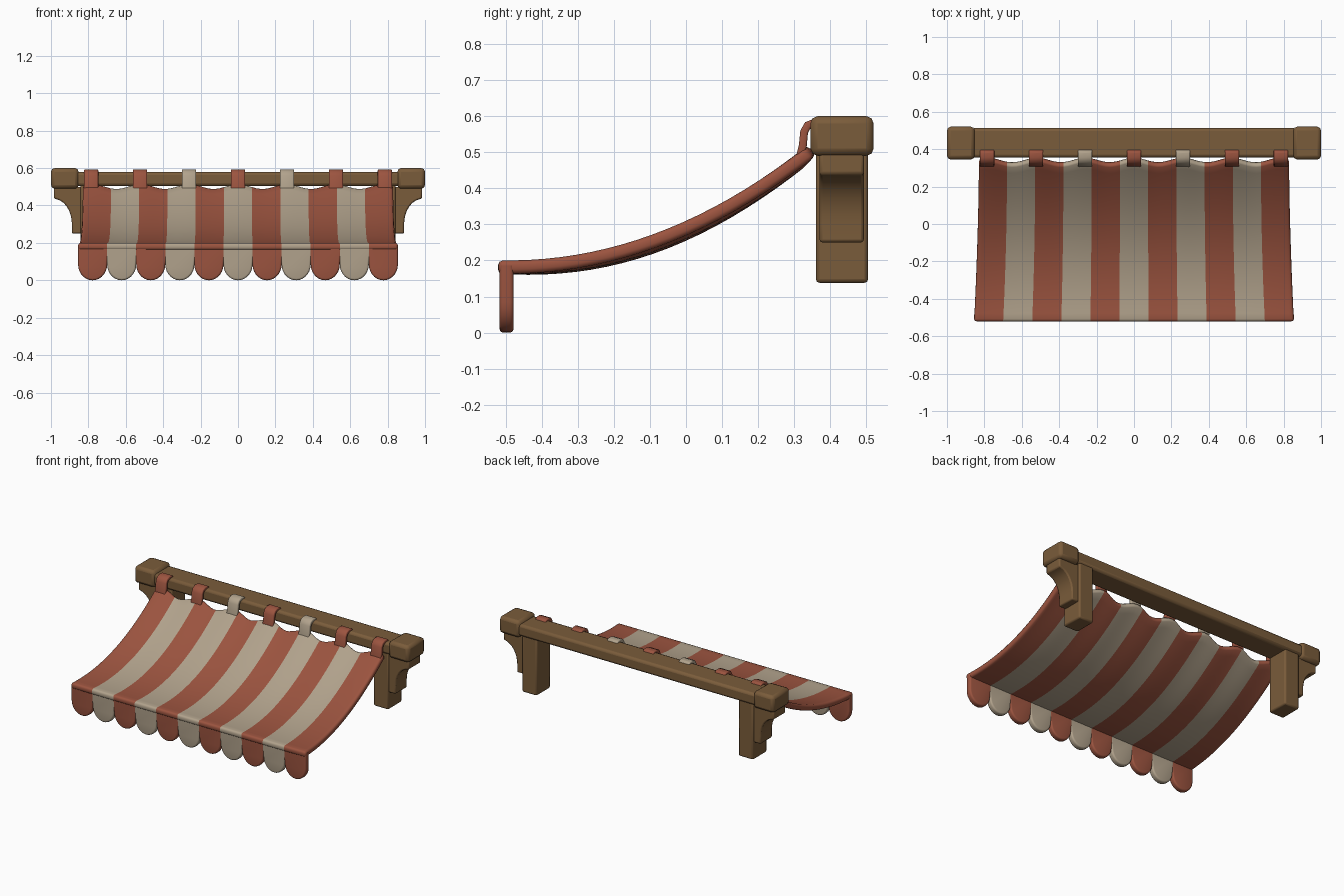
import bpy, bmesh, math

if "Cube" in bpy.data.objects:
    bpy.data.objects.remove(bpy.data.objects["Cube"])


def material(name, rgb):
    m = bpy.data.materials.new(name)
    m.diffuse_color = (*rgb, 1)
    m.use_nodes = True
    m.node_tree.nodes["Principled BSDF"].inputs["Base Color"].default_value = m.diffuse_color
    return m


WOOD = material("brown wood", (0.195, 0.107, 0.043))
RED = material("brick red cloth", (0.33, 0.088, 0.050))
CREAM = material("cream cloth", (0.44, 0.362, 0.262))
BANDS = 11


def finish(name, bm, mats, bevel=0.0, segments=2, solid=0.0):
    me = bpy.data.meshes.new(name)
    bmesh.ops.recalc_face_normals(bm, faces=bm.faces) if not solid else None
    bm.to_mesh(me)
    bm.free()
    ob = bpy.data.objects.new(name, me)
    bpy.context.collection.objects.link(ob)
    for m in mats:
        me.materials.append(m)
    if solid:
        s = ob.modifiers.new("thickness", 'SOLIDIFY')
        s.thickness, s.offset = solid, -1
    if bevel:
        b = ob.modifiers.new("soft edges", 'BEVEL')
        b.width, b.segments = bevel, segments
        b.limit_method, b.angle_limit = 'ANGLE', math.radians(40)
    bpy.context.view_layer.objects.active = ob
    ob.select_set(True)
    bpy.ops.object.shade_smooth_by_angle(angle=math.radians(40))
    ob.select_set(False)
    return ob


def prism(bm, outline, y0, y1):
    """Extrude an x-z outline from y0 to y1."""
    face = bm.faces.new([bm.verts.new((x, y0, z)) for x, z in outline])
    out = bmesh.ops.extrude_face_region(bm, geom=[face])
    new = [v for v in out["geom"] if isinstance(v, bmesh.types.BMVert)]
    bmesh.ops.translate(bm, verts=new, vec=(0, y1 - y0, 0))
    return new


def block(name, x0, x1, y0, y1, z0, z1, bevel):
    bm = bmesh.new()
    prism(bm, [(x0, z0), (x1, z0), (x1, z1), (x0, z1)], y0, y1)
    return finish(name, bm, [WOOD], bevel)


def sheet(name, point, cols, rows, mats, mat_rule, thick, bevel):
    """Grid of points point(i, j) given thickness."""
    bm = bmesh.new()
    g = [[bm.verts.new(point(i, j)) for i in range(cols + 1)] for j in range(rows + 1)]
    for j in range(rows):
        for i in range(cols):
            f = bm.faces.new((g[j][i], g[j][i + 1], g[j + 1][i + 1], g[j + 1][i]))
            f.material_index = mat_rule(i)
    return finish(name, bm, mats, bevel, 2, thick)


# Wooden beam, end blocks, posts and curved brackets
block("beam", -0.87, 0.87, 0.355, 0.513, 0.503, 0.58, 0.016)
for side, label in ((-1, "left"), (1, "right")):
    xs = sorted((side * 0.852, side * 1.0))
    block(label + "_end_block", *xs, 0.345, 0.52, 0.49, 0.60, 0.02)
    xs = sorted((side * 0.735, side * 0.842))
    block(label + "_post", *xs, 0.36, 0.505, 0.138, 0.52, 0.01)
    profile = [(0.83, 0.25), (0.888, 0.25), (0.888, 0.30)]
    for k in range(1, 8):
        a = math.radians(k * 90 / 8)
        profile.append((0.985 - 0.097 * math.cos(a), 0.30 + 0.135 * math.sin(a)))
    profile += [(0.985, 0.438), (0.985, 0.50), (0.83, 0.50)]
    bm = bmesh.new()
    prism(bm, [(side * x, z) for x, z in profile], 0.37, 0.493)
    finish(label + "_bracket", bm, [WOOD], 0.008)

# Striped cloth, sagging from the beam to the front hem
PER = 6
TAB_GAP = 0.2617


def cloth_point(i, j):
    s = 2 * i / (PER * BANDS) - 1
    t = j / 20
    wave = math.cos(2 * math.pi * s * 0.835 / TAB_GAP)
    y = -0.52 + t * (0.845 + 0.012 * wave)
    u = max(0.0, (y + 0.5) / 0.83)
    w = 0.83 + 0.025 * (1 - t) ** 2
    z = 0.2 + 0.31 * u ** 2.05 + 0.004 * wave * t * t
    z -= 0.014 * (1 - s ** 4) * math.sin(math.pi * t)
    return (s * w, y, z)


sheet("striped_cloth", cloth_point, PER * BANDS, 20, [RED, CREAM],
      lambda i: (i // PER) % 2, 0.037, 0.012)

# Scalloped valance hanging from the front edge
W = 1.71 / BANDS
R = W / 2
for n in range(BANDS):
    xc = (n - BANDS // 2) * W
    arc = [math.pi + math.pi * k / 14 for k in range(15)]
    outline = [(xc + R * math.cos(a), 0.085 + 0.085 * math.sin(a)) for a in arc]
    outline += [(xc + R, 0.186), (xc - R, 0.186)]
    bm = bmesh.new()
    prism(bm, outline, -0.517, -0.478)
    bmesh.ops.recalc_face_normals(bm, faces=bm.faces)

    def rounded(e):
        a, b = (v.co for v in e.verts)
        if abs(a.y - b.y) > 0.01:
            return False
        outer = abs(a.x) > 0.85 and abs(b.x) > 0.85
        return outer or max(a.z, b.z) < 0.0851
    bmesh.ops.bevel(bm, geom=[e for e in bm.edges if rounded(e)], offset=0.011,
                    segments=3, profile=0.5, affect='EDGES', clamp_overlap=True)
    finish("valance_scallop_%d" % (n + 1), bm, [CREAM if n % 2 else RED])

# Hanging tabs looped over the beam
PATH = [(0.300, 0.470), (0.313, 0.52), (0.317, 0.56), (0.330, 0.583),
        (0.355, 0.593), (0.385, 0.591), (0.404, 0.572)]
for n in range(-3, 4):
    xc = n * TAB_GAP
    sheet("hanging_tab_%d" % (n + 4),
          lambda i, j: (xc + (i / 2 - 0.5) * 0.076, *PATH[j]),
          2, len(PATH) - 1, [CREAM if abs(n) == 1 else RED], lambda i: 0, 0.022, 0.005)
